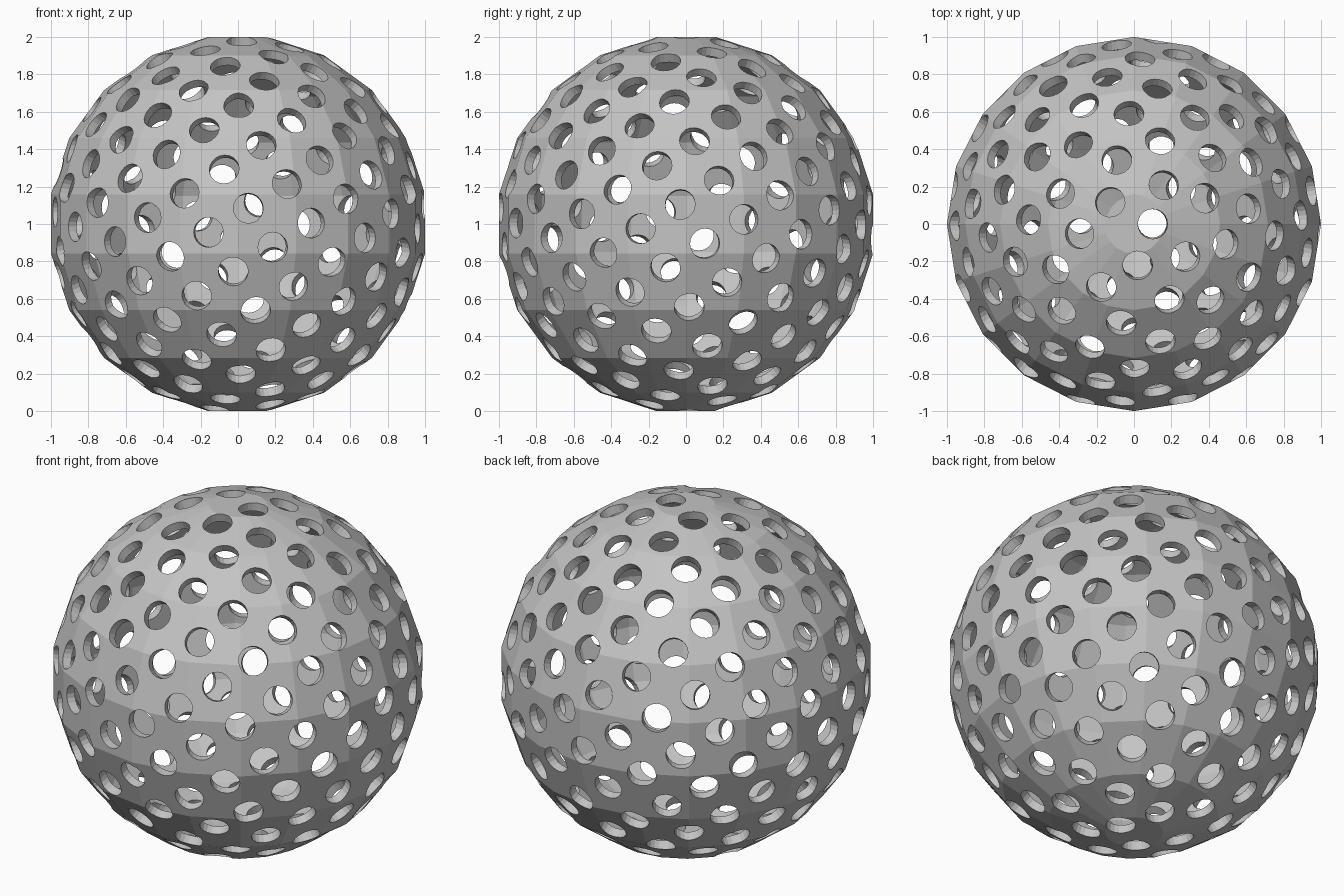
import bpy, bmesh, math
from mathutils import Matrix, Vector

SIDES, RINGS = 20, 10
HOLES, HOLE_RADIUS = 200, 0.08
OUTER = 1 / math.cos(math.pi / SIDES)
INNER = OUTER - 0.05
CENTRE = Vector((0, 0, 1))

default = bpy.data.objects.get("Cube")
if default:
    bpy.data.objects.remove(default, do_unlink=True)

# Single grey material
grey = bpy.data.materials.new("plain grey")
grey.use_nodes = True
colour = (0.55, 0.55, 0.55, 1)
grey.diffuse_color = colour
for node in grey.node_tree.nodes:
    if node.type == "BSDF_PRINCIPLED":
        node.inputs["Base Color"].default_value = colour


def make_object(name, bm):
    mesh = bpy.data.meshes.new(name)
    bm.to_mesh(mesh)
    bm.free()
    mesh.materials.append(grey)
    obj = bpy.data.objects.new(name, mesh)
    bpy.context.collection.objects.link(obj)
    return obj


def add_ball(bm, radius, inward):
    """Faceted ball with flat polar caps."""
    rings = []
    for j in range(RINGS):
        polar = math.pi * (j + 0.5) / RINGS
        ring = []
        for k in range(SIDES):
            turn = math.tau * k / SIDES
            direction = Vector((math.sin(polar) * math.cos(turn),
                                math.sin(polar) * math.sin(turn),
                                math.cos(polar)))
            ring.append(bm.verts.new(CENTRE + radius * direction))
        rings.append(ring)
    faces = [bm.faces.new(rings[0]), bm.faces.new(rings[-1][::-1])]
    for upper, lower in zip(rings, rings[1:]):
        for k in range(SIDES):
            n = (k + 1) % SIDES
            faces.append(bm.faces.new((upper[k], lower[k], lower[n], upper[n])))
    if inward:
        bmesh.ops.reverse_faces(bm, faces=faces)


# Hollow shell
bm = bmesh.new()
add_ball(bm, OUTER, False)
add_ball(bm, INNER, True)
shell = make_object("perforated_shell", bm)

# Radial drills spread evenly along a golden-angle spiral
bm = bmesh.new()
golden = math.pi * (3 - math.sqrt(5))
for i in range(HOLES):
    z = 1 - (2 * i + 1) / HOLES
    r = math.sqrt(1 - z * z)
    axis = Vector((r * math.cos(golden * i), r * math.sin(golden * i), z))
    place = (Matrix.Translation(CENTRE + axis * 0.98)
             @ axis.to_track_quat("Z", "Y").to_matrix().to_4x4())
    bmesh.ops.create_cone(bm, cap_ends=True, segments=SIDES, radius1=HOLE_RADIUS,
                          radius2=HOLE_RADIUS, depth=0.3, matrix=place)
drills = make_object("hole_cutter", bm)
drills.hide_render = True

# Cut the holes and discard the cutter
cut = shell.modifiers.new("holes", "BOOLEAN")
cut.operation = "DIFFERENCE"
cut.solver = "EXACT"
cut.object = drills
bpy.context.view_layer.update()
bpy.context.view_layer.objects.active = shell
shell.select_set(True)
bpy.ops.object.modifier_apply(modifier=cut.name)
bpy.data.objects.remove(drills, do_unlink=True)
